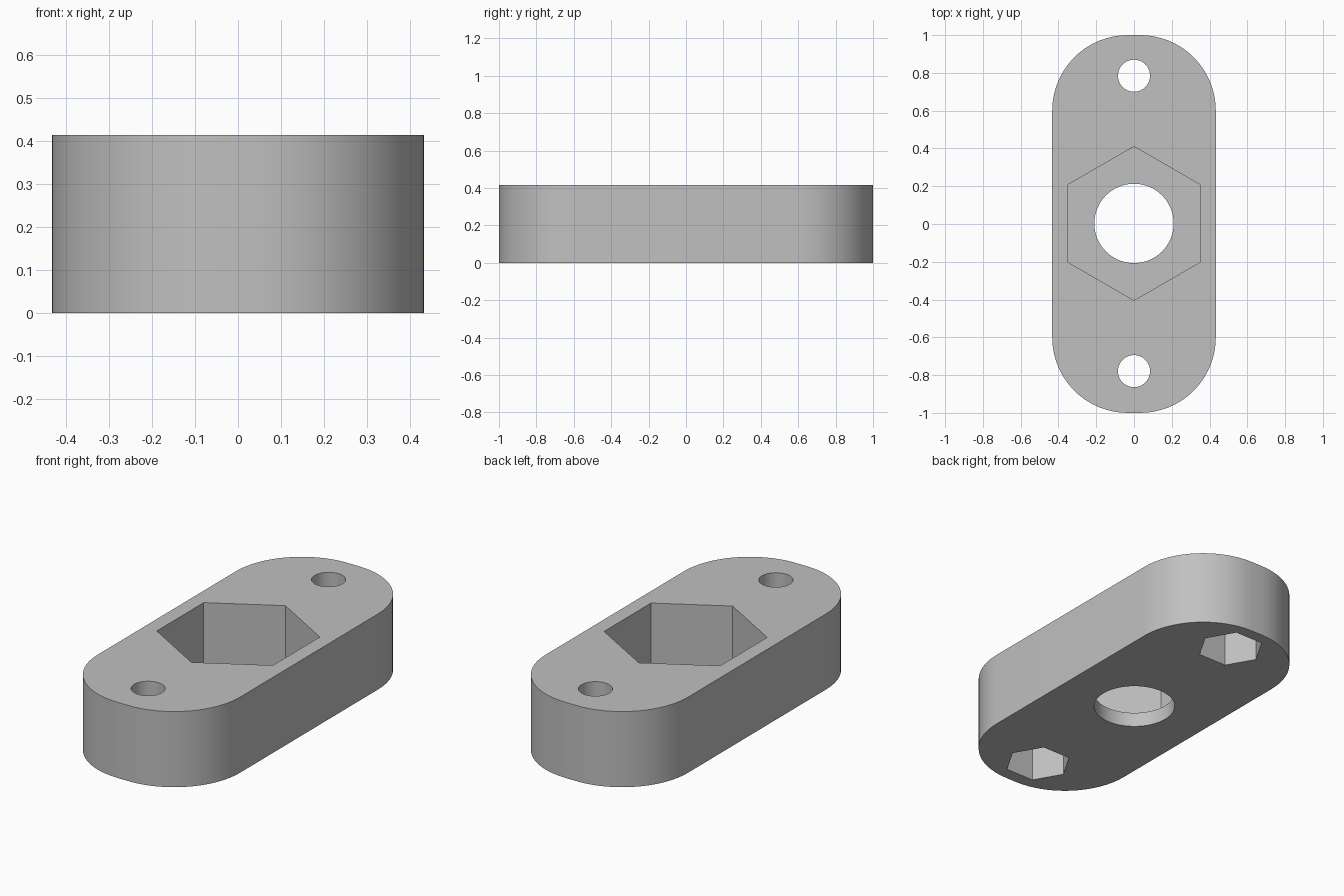
import bpy, bmesh
from math import sin, cos, pi, radians

cube = bpy.data.objects.get("Cube")
if cube:
    bpy.data.objects.remove(cube, do_unlink=True)

HALF_W, HALF_L, HEIGHT = 0.433, 1.0, 0.415
CORNER_R = 0.4
MID_Y = 0.003          # centre of the hole pattern
HOLE_Y = 0.782         # spacing of the screw holes from the centre

grey = bpy.data.materials.new("grey plastic")
grey.use_nodes = True
colour = (0.53, 0.53, 0.53, 1)
grey.diffuse_color = colour
grey.node_tree.nodes["Principled BSDF"].inputs["Base Color"].default_value = colour


def ring(radius, sides, start=0.0, x=0.0, y=0.0):
    return [(x + radius * cos(start + 2 * pi * i / sides),
             y + radius * sin(start + 2 * pi * i / sides)) for i in range(sides)]


def rounded_rectangle(half_w, half_l, radius, steps):
    points = []
    for quarter, (sx, sy) in enumerate([(1, 1), (-1, 1), (-1, -1), (1, -1)]):
        cx, cy = sx * (half_w - radius), sy * (half_l - radius)
        for i in range(steps + 1):
            a = (quarter + i / steps) * pi / 2
            points.append((cx + radius * cos(a), cy + radius * sin(a)))
    return points


def prism(name, outline, z0, z1):
    bm = bmesh.new()
    base = bm.faces.new([bm.verts.new((x, y, z0)) for x, y in outline])
    top = bmesh.ops.extrude_face_region(bm, geom=[base])["geom"]
    bmesh.ops.translate(bm, vec=(0, 0, z1 - z0),
                        verts=[v for v in top if isinstance(v, bmesh.types.BMVert)])
    bmesh.ops.recalc_face_normals(bm, faces=bm.faces)
    mesh = bpy.data.meshes.new(name)
    bm.to_mesh(mesh)
    bm.free()
    mesh.materials.append(grey)
    obj = bpy.data.objects.new(name, mesh)
    bpy.context.collection.objects.link(obj)
    return obj


# Block with rounded ends
body = prism("mounting_block", rounded_rectangle(HALF_W, HALF_L, CORNER_R, 16), 0, HEIGHT)

# Central bore and the large nut pocket in the top
cutters = [
    prism("bore_cutter", ring(0.21, 64, y=MID_Y), -0.1, HEIGHT + 0.1),
    prism("large_nut_cutter", ring(0.407, 6, pi / 6, y=MID_Y), 0.081, HEIGHT + 0.1),
]
# Screw holes with small nut pockets in the underside
for side in (-1, 1):
    y = MID_Y + side * HOLE_Y
    cutters.append(prism("screw_hole_cutter", ring(0.085, 40, y=y), -0.1, HEIGHT + 0.1))
    cutters.append(prism("small_nut_cutter", ring(0.172, 6, y=y), -0.1, 0.27))

bpy.ops.object.select_all(action="DESELECT")
body.select_set(True)
bpy.context.view_layer.objects.active = body
for cutter in cutters:
    cutter.hide_render = True
    cut = body.modifiers.new(cutter.name, "BOOLEAN")
    cut.operation = "DIFFERENCE"
    cut.solver = "EXACT"
    cut.object = cutter
    bpy.ops.object.modifier_apply(modifier=cut.name)
    bpy.data.objects.remove(cutter, do_unlink=True)

bpy.ops.object.shade_smooth_by_angle(angle=radians(30))
